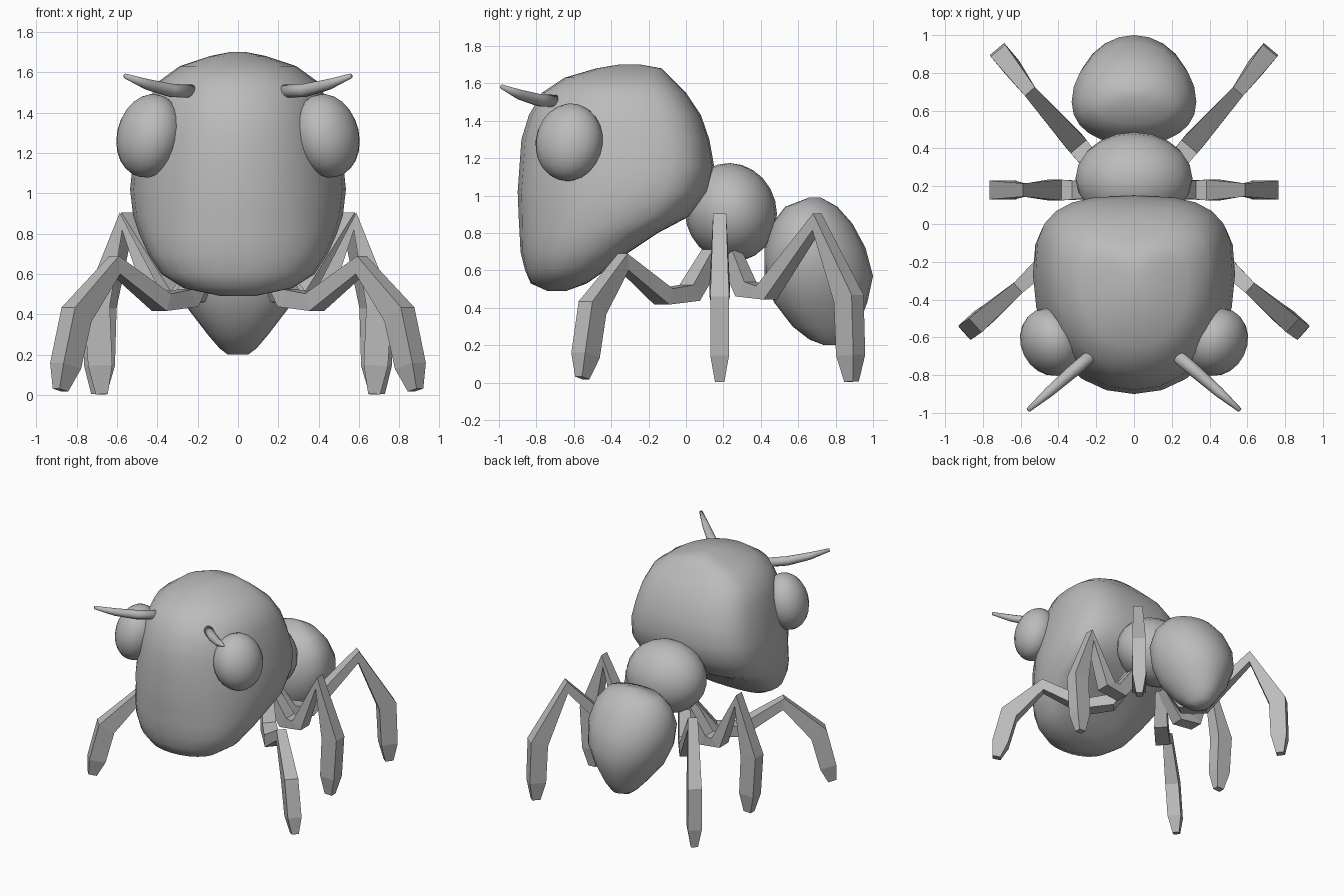
import bpy, bmesh, math
from mathutils import Vector, Matrix

cube = bpy.data.objects.get("Cube")
if cube:
    bpy.data.objects.remove(cube, do_unlink=True)

grey = bpy.data.materials.new("plain grey")
grey.use_nodes = True
grey.diffuse_color = (0.5, 0.5, 0.5, 1)
grey.node_tree.nodes["Principled BSDF"].inputs["Base Color"].default_value = (0.5, 0.5, 0.5, 1)


def finish(name, bm, smooth):
    bmesh.ops.recalc_face_normals(bm, faces=bm.faces)
    for f in bm.faces:
        f.smooth = smooth
    mesh = bpy.data.meshes.new(name)
    bm.to_mesh(mesh)
    bm.free()
    mesh.materials.append(grey)
    obj = bpy.data.objects.new(name, mesh)
    bpy.context.collection.objects.link(obj)
    return obj


def loft(name, rings, smooth=True):
    """Skin a list of point rings and cap both ends."""
    bm = bmesh.new()
    loops = [[bm.verts.new(p) for p in ring] for ring in rings]
    n = len(loops[0])
    for a, b in zip(loops, loops[1:]):
        for i in range(n):
            j = (i + 1) % n
            bm.faces.new((a[i], a[j], b[j], b[i]))
    bm.faces.new(loops[0])
    bm.faces.new(loops[-1])
    return finish(name, bm, smooth)


def body_ring(z, front, back, width, widest, front_pow, back_pow, n=24):
    """Horizontal rounded ring, widest at a fraction of its depth."""
    yc = front + widest * (back - front)
    pts = []
    for i in range(n):
        a = 2 * math.pi * i / n
        c, s = math.cos(a), math.sin(a)
        e = 2 / (back_pow if s > 0 else front_pow)
        depth = back - yc if s > 0 else yc - front
        pts.append((width * math.copysign(abs(c) ** e, c),
                    yc + depth * math.copysign(abs(s) ** e, s), z))
    return pts


def sweep(name, path, side, sizes, section, smooth):
    """Sweep a section along a path; sizes give (lateral, in-plane) half widths."""
    pts = [Vector(p) for p in path]
    rings = []
    for i, p in enumerate(pts):
        t = (pts[min(i + 1, len(pts) - 1)] - pts[max(i - 1, 0)]).normalized()
        up = t.cross(side).normalized()
        lat, thick = sizes[i]
        rings.append([p + side * (u * lat) + up * (v * thick) for u, v in section])
    return loft(name, rings, smooth)


def ellipsoid(name, centre, radii, rotation):
    bm = bmesh.new()
    bmesh.ops.create_uvsphere(bm, u_segments=20, v_segments=12, radius=1)
    bm.transform(Matrix.Translation(centre) @ rotation @ Matrix.Diagonal((*radii, 1)))
    return finish(name, bm, True)


# Head: height, front, back, half width
head = [(.49, -.74, -.64, .08), (.53, -.83, -.53, .27), (.60, -.86, -.43, .38),
        (.70, -.885, -.30, .445), (.80, -.89, -.15, .49), (.89, -.895, .02, .52),
        (1.02, -.9, .12, .535), (1.16, -.89, .15, .52), (1.30, -.88, .125, .49),
        (1.43, -.84, .08, .455), (1.55, -.77, 0, .40), (1.63, -.65, -.08, .29),
        (1.68, -.48, -.13, .14), (1.70, -.36, -.24, .04)]
loft("head", [body_ring(*r, .62, 2.1, 3) for r in head])

# Abdomen tapering to a low tip
abdomen = [(.20, .74, .80, .05), (.23, .66, .87, .09), (.30, .57, .92, .15),
           (.43, .47, .97, .25), (.57, .42, 1, .31), (.72, .42, .96, .33),
           (.85, .46, .89, .29), (.94, .53, .81, .21), (.99, .66, .72, .06)]
loft("abdomen", [body_ring(*r, .42, 2.2, 2) for r in abdomen])

# Thorax
ellipsoid("thorax", (0, .24, .91), (.31, .245, .265), Matrix.Rotation(math.radians(15), 4, 'X'))

# Leg paths: hip, lower thigh, bend, knee, shin, foot
legs = {
    "front_leg": [(.15, .14, .68), (.25, .02, .48), (.38, -.12, .46),
                  (.61, -.335, .645), (.80, -.50, .40), (.88, -.555, .025)],
    "middle_leg": [(.15, .18, .68), (.30, .18, .48), (.42, .18, .49),
                   (.58, .18, .86), (.70, .18, .45), (.675, .18, .005)],
    "rear_leg": [(.15, .24, .68), (.22, .32, .50), (.31, .43, .48),
                 (.55, .70, .86), (.68, .87, .45), (.69, .885, .005)],
}
leg_sizes = [(.04, .05), (.05, .05), (.055, .045), (.035, .045),
             (.05, .065), (.05, .06), (.025, .03)]
square = [(-1, -1), (1, -1), (1, 1), (-1, 1)]
circle = [(math.cos(k * math.pi / 5), math.sin(k * math.pi / 5)) for k in range(10)]
antenna = [(.22, -.69, 1.505), (.33, -.785, 1.51), (.45, -.89, 1.54), (.56, -.985, 1.582)]
antenna_sizes = [(.034, .034), (.034, .034), (.027, .027), (.012, .012)]

for label, sx in (("left", 1), ("right", -1)):
    def mirror(path):
        return [Vector((sx * x, y, z)) for x, y, z in path]

    for name, path in legs.items():
        pts = mirror(path)
        pts.insert(5, pts[4].lerp(pts[5], .68))
        run = pts[4] - pts[2]
        side = Vector((-run.y, run.x, 0)).normalized()
        sweep(f"{label}_{name}", pts, side, leg_sizes, square, False)

    pts = mirror(antenna)
    run = pts[-1] - pts[0]
    side = Vector((-run.y, run.x, 0)).normalized()
    sweep(f"{label}_antenna", pts, side, antenna_sizes, circle, True)

    # Eye: flattened along its outward direction
    turn = (Matrix.Rotation(math.radians(-26 * sx), 4, 'Z')
            @ Matrix.Rotation(math.radians(-14 * sx), 4, 'Y'))
    ellipsoid(f"{label}_eye", (.44 * sx, -.625, 1.285), (.155, .185, .21), turn)
